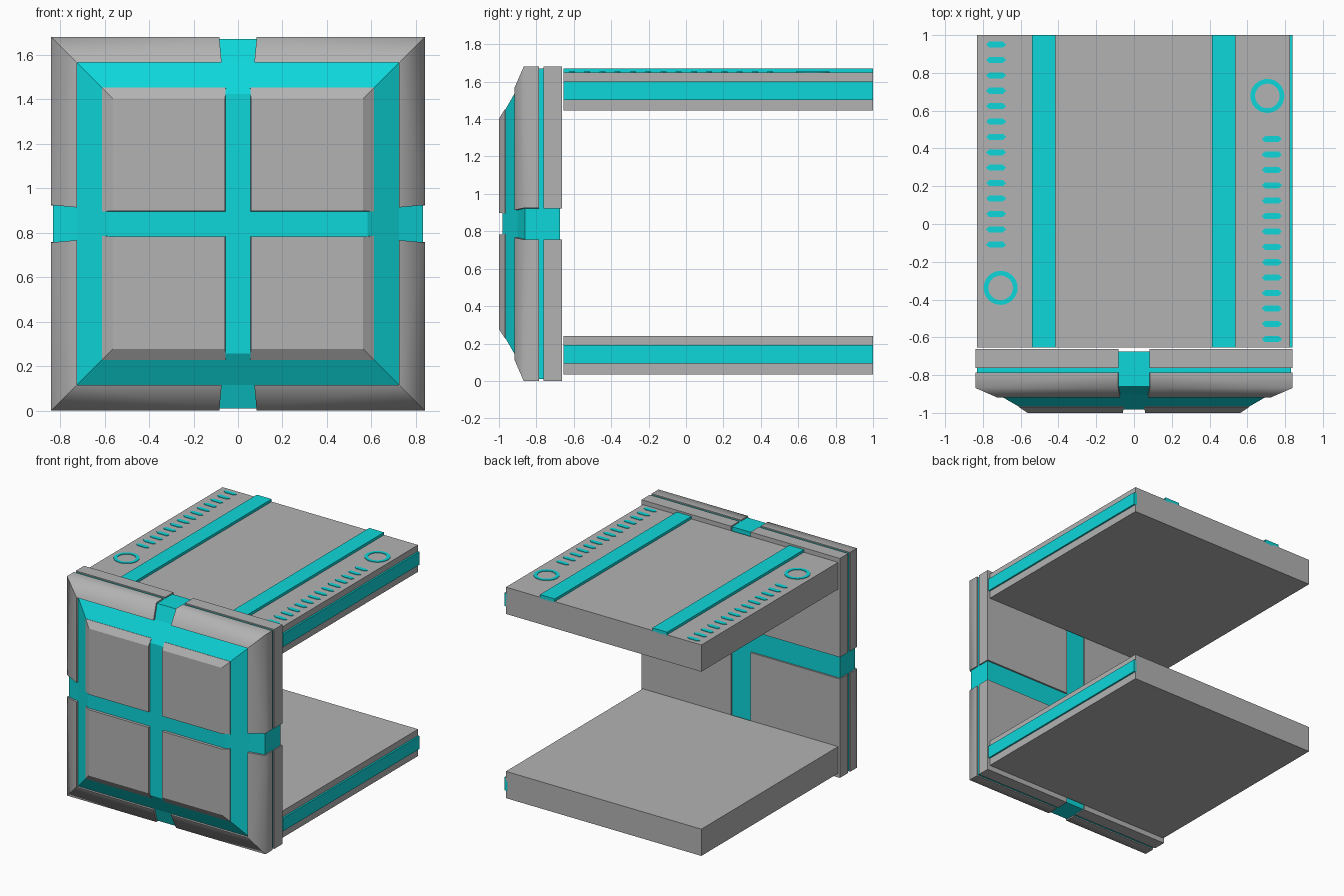
import bpy, bmesh, math
from mathutils import Vector

if "Cube" in bpy.data.objects:
    bpy.data.objects.remove(bpy.data.objects["Cube"])


def material(name, rgb):
    m = bpy.data.materials.new(name)
    m.diffuse_color = (*rgb, 1)
    m.use_nodes = True
    m.node_tree.nodes["Principled BSDF"].inputs["Base Color"].default_value = m.diffuse_color
    return m


GREY = material("grey", (0.45, 0.45, 0.45))
CYAN = material("cyan", (0.004, 0.68, 0.70))
C = 0.84                                   # half size and centre height of the front panel
QUADRANTS = [(sx, sz) for sx in (-1, 1) for sz in (-1, 1)]


def finish(bm, name, mat, smooth=None):
    bmesh.ops.recalc_face_normals(bm, faces=bm.faces)
    mesh = bpy.data.meshes.new(name)
    bm.to_mesh(mesh)
    bm.free()
    mesh.materials.append(mat)
    ob = bpy.data.objects.new(name, mesh)
    bpy.context.collection.objects.link(ob)
    if smooth:
        bpy.ops.object.select_all(action='DESELECT')
        ob.select_set(True)
        bpy.context.view_layer.objects.active = ob
        bpy.ops.object.shade_smooth_by_angle(angle=math.radians(smooth))
    return ob


def loft(bm, rings, closed=False):
    """Skin a series of point loops; cap the ends, or join last to first."""
    vs = [[bm.verts.new(p) for p in ring] for ring in rings]
    n = len(vs[0])
    pairs = list(zip(vs, vs[1:])) + ([(vs[-1], vs[0])] if closed else [])
    for a, b in pairs:
        for i in range(n):
            j = (i + 1) % n
            bm.faces.new((a[i], a[j], b[j], b[i]))
    if not closed:
        bm.faces.new(vs[0])
        bm.faces.new(vs[-1])


def rect_y(x0, x1, z0, z1, y):
    return [(x0, y, z0), (x1, y, z0), (x1, y, z1), (x0, y, z1)]


def box(name, mat, x0, x1, y0, y1, z0, z1):
    bm = bmesh.new()
    loft(bm, [rect_y(x0, x1, z0, z1, y) for y in (y0, y1)])
    return finish(bm, name, mat)


# Top and bottom slabs with a band along the right edge
for name, z in (("bottom", 0.035), ("top", 1.445)):
    box(name + "_slab", GREY, -0.83, 0.825, -0.655, 1, z, z + 0.205)
    box(name + "_side_band", CYAN, 0.81, 0.838, -0.655, 1, z + 0.058, z + 0.157)

# Raised bands on the top slab
for side, x0, x1 in (("left", -0.54, -0.415), ("right", 0.412, 0.537)):
    box(side + "_top_band", CYAN, x0, x1, -0.655, 1, 1.64, 1.67)

# Slot marks and ring marks, the right set being the left set turned half round
Z0, Z1 = 1.645, 1.654
HEX = [(-0.053, 0), (-0.036, -0.016), (0.036, -0.016),
       (0.053, 0), (0.036, 0.016), (-0.036, 0.016)]
for side, s in (("left", 1), ("right", -1)):
    bm = bmesh.new()
    for i in range(14):
        cx, cy = -0.73 * s, 0.17 + s * (0.78 - 0.0815 * i)
        loft(bm, [[(cx + x, cy + y, z) for x, y in HEX] for z in (Z0, Z1)])
    finish(bm, side + "_slot_marks", CYAN)
    bm = bmesh.new()
    cx, cy = -0.706 * s, 0.17 - s * 0.508
    angles = [math.tau * i / 32 for i in range(32)]
    loft(bm, [[(cx + r * math.cos(a), cy + r * math.sin(a), z) for a in angles]
              for r, z in ((0.09, Z0), (0.09, Z1), (0.065, Z1), (0.065, Z0))], closed=True)
    finish(bm, side + "_ring_mark", CYAN)

# Front panel core, stepped frustum of (inset, y)
bm = bmesh.new()
loft(bm, [rect_y(i - C, C - i, i, 2 * C - i, y) for i, y in
          ((0.009, -0.675), (0.009, -0.86), (0.115, -0.9), (0.257, -0.982))])
finish(bm, "front_core", CYAN)

# Four back plates, four mitred frame corners and four raised front pads
FRAME = [(0, -0.785), (0, -0.868), (0.115, -0.918), (0.115, -0.785)]
for n, (sx, sz) in enumerate(QUADRANTS, 1):
    def quad(lo, hi, y):
        return [(sx * x, y, C + sz * z) for x, z in ((lo, lo), (hi, lo), (hi, hi), (lo, hi))]

    bm = bmesh.new()
    loft(bm, [quad(0.083, C, -0.762), quad(0.083, C, -0.662)])
    finish(bm, f"back_plate_{n}", GREY)

    bm = bmesh.new()
    loft(bm, [quad(0.055, 0.612, -0.95), quad(0.055, 0.612, -0.968), quad(0.058, 0.563, -1.0)])
    finish(bm, f"front_pad_{n}", GREY)

    bm = bmesh.new()
    for swap in (False, True):
        rings = []
        for corner in (False, True):
            ring = []
            for i, y in FRAME:
                a, b = (C - i if corner else 0.084 - 0.09 * i), C - i
                if swap:
                    a, b = b, a
                ring.append((sx * a, y, C + sz * b))
            rings.append(ring)
        loft(bm, rings)
    finish(bm, f"frame_corner_{n}", GREY, smooth=70)
